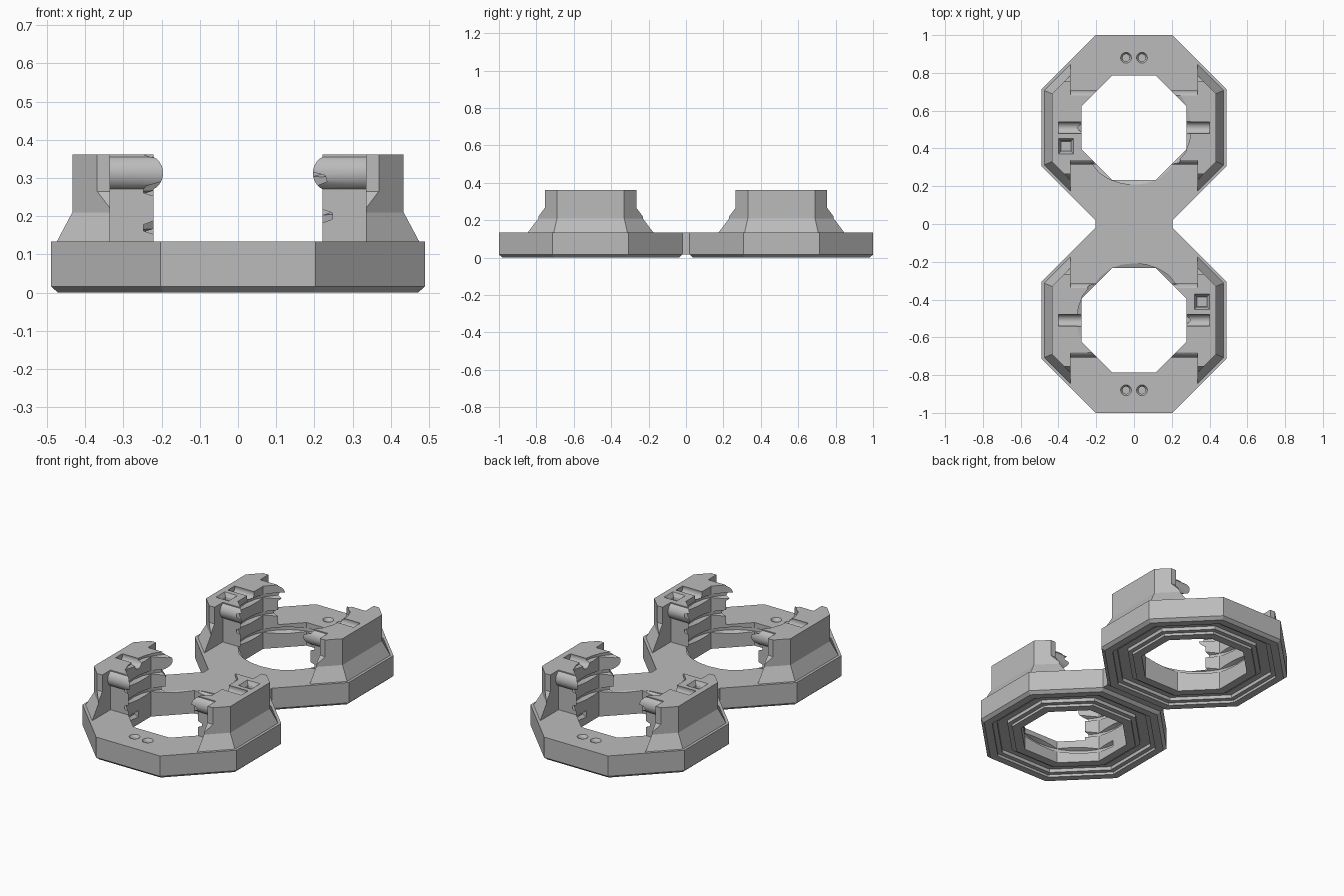
import bpy, bmesh, math
from math import pi, cos, sin
from mathutils import Matrix

cube = bpy.data.objects.get("Cube")
if cube:
    bpy.data.objects.remove(cube, do_unlink=True)

grey = bpy.data.materials.new("plain_grey")
grey.use_nodes = True
grey.diffuse_color = (0.5, 0.5, 0.5, 1)
grey.node_tree.nodes["Principled BSDF"].inputs["Base Color"].default_value = (0.5, 0.5, 0.5, 1)


def finish(name, bm, matrix=None):
    bmesh.ops.recalc_face_normals(bm, faces=bm.faces)
    if matrix:
        bm.transform(matrix)
    mesh = bpy.data.meshes.new(name)
    bm.to_mesh(mesh)
    bm.free()
    mesh.materials.append(grey)
    ob = bpy.data.objects.new(name, mesh)
    bpy.context.collection.objects.link(ob)
    return ob


def skin(name, rings, matrix=None):
    """Closed solid through a list of equal-length point rings."""
    bm = bmesh.new()
    loops = [[bm.verts.new(p) for p in ring] for ring in rings]
    n = len(loops[0])
    for a, b in zip(loops, loops[1:]):
        for i in range(n):
            j = (i + 1) % n
            bm.faces.new((a[i], a[j], b[j], b[i]))
    bm.faces.new(loops[0][::-1])
    bm.faces.new(loops[-1])
    return finish(name, bm, matrix)


def loft(name, sections, n=8, matrix=None):
    """Regular prism or frustum; sections are (apothem, z)."""
    rings = []
    for apothem, z in sections:
        r = apothem / cos(pi / n)
        rings.append([(r * cos((2 * i + 1) * pi / n), r * sin((2 * i + 1) * pi / n), z)
                      for i in range(n)])
    return skin(name, rings, matrix)


def rod(name, radius, x0, x1, y, z):
    """Round bar lying along x."""
    turn = Matrix.Translation((0, y, z)) @ Matrix.Rotation(pi / 2, 4, 'Y')
    return loft(name, [(radius, x0), (radius, x1)], 24, turn)


def prism_x(name, profile, x0, x1):
    return skin(name, [[(x, y, z) for y, z in profile] for x in (x0, x1)])


def combine(target, tool, op):
    mod = target.modifiers.new("cut", 'BOOLEAN')
    mod.operation, mod.object, mod.solver = op, tool, 'EXACT'
    bpy.context.view_layer.update()
    deps = bpy.context.evaluated_depsgraph_get()
    mesh = bpy.data.meshes.new_from_object(target.evaluated_get(deps))
    target.modifiers.clear()
    target.data = mesh
    bpy.data.objects.remove(tool, do_unlink=True)
    return target


def thread(name, inner, outer, half, pitch, z0, z1, steps=28):
    """Helical V-shaped cutter."""
    rings = []
    for i in range(int((z1 - z0) / pitch * steps) + 1):
        a, z = 2 * pi * i / steps, z0 + pitch * i / steps
        rings.append([(r * cos(a), r * sin(a), z + dz)
                      for r, dz in ((inner, -half), (outer, -0.008), (outer, 0.008), (inner, half))])
    return skin(name, rings)


# Octagonal base with a chamfered underside
ring = loft("rear_ring", [(0.472, 0), (0.49, 0.016), (0.49, 0.133)])

# Side towers: flared outer shell, narrow inner jaw with rounded upper ends
flare = [(-0.37, 0.1), (0.37, 0.1), (0.245, 0.265), (0.245, 0.4), (-0.245, 0.4), (-0.245, 0.265)]
jaw = [(-0.17, 0.1), (0.17, 0.1), (0.17, 0.4), (-0.17, 0.4)]
for side in (-1, 1):
    tower = prism_x("tower", flare, side * 0.335, side * 0.6)
    combine(tower, prism_x("jaw", jaw, side * 0.15, side * 0.36), 'UNION')
    for end in (-1, 1):
        combine(tower, rod("jaw_end", 0.0475, side * 0.14, side * 0.345, end * 0.148, 0.313), 'UNION')
    shell = loft("shell", [(0.475, 0.1), (0.475, 0.133), (0.434, 0.21), (0.434, 0.361)])
    combine(tower, shell, 'INTERSECT')
    combine(ring, tower, 'UNION')

# Central opening and the thread cut into its flat walls
combine(ring, loft("opening", [(0.277, -0.1), (0.277, 0.5)]), 'DIFFERENCE')
combine(ring, thread("thread", 0.25, 0.302, 0.03, 0.1, 0.06, 0.45), 'DIFFERENCE')

# Stepped channel under the base
for outer, inner, depth in ((0.43, 0.325, 0.015), (0.405, 0.35, 0.035)):
    channel = loft("channel", [(outer, -0.05), (outer, depth)])
    combine(channel, loft("core", [(inner, -0.1), (inner, 0.1)]), 'DIFFERENCE')
    combine(ring, channel, 'DIFFERENCE')

# Round seat on top of each tower
for side in (-1, 1):
    combine(ring, rod("seat", 0.032, side * 0.2, side * 0.4, 0, 0.352), 'DIFFERENCE')

# Square pocket on one tower and two sunk screw holes on the rim
pocket = loft("pocket", [(0.026, 0.325), (0.028, 0.34), (0.041, 0.362), (0.041, 0.4)], 4,
              Matrix.Translation((-0.36, -0.098, 0)))
combine(ring, pocket, 'DIFFERENCE')
for x in (-0.042, 0.042):
    hole = loft("screw_hole", [(0.019, 0.07), (0.019, 0.118), (0.029, 0.134), (0.029, 0.2)], 20,
                Matrix.Translation((x, 0.37, 0)))
    combine(ring, hole, 'DIFFERENCE')

# Place the first ring and a half-turned copy
ring.location.y = 0.51
front = ring.copy()
front.data = ring.data.copy()
front.name = "front_ring"
front.location.y = -0.51
front.rotation_euler.z = pi
bpy.context.collection.objects.link(front)

# Short bridge joining the rings
bridge = prism_x("bridge", [(-0.02, 0.016), (0.02, 0.016), (0.02, 0.133), (-0.02, 0.133)], -0.203, 0.203)

bpy.ops.object.select_all(action='DESELECT')
for ob in (ring, front):
    ob.select_set(True)
bpy.context.view_layer.objects.active = ring
bpy.ops.object.shade_smooth_by_angle(angle=math.radians(20))
